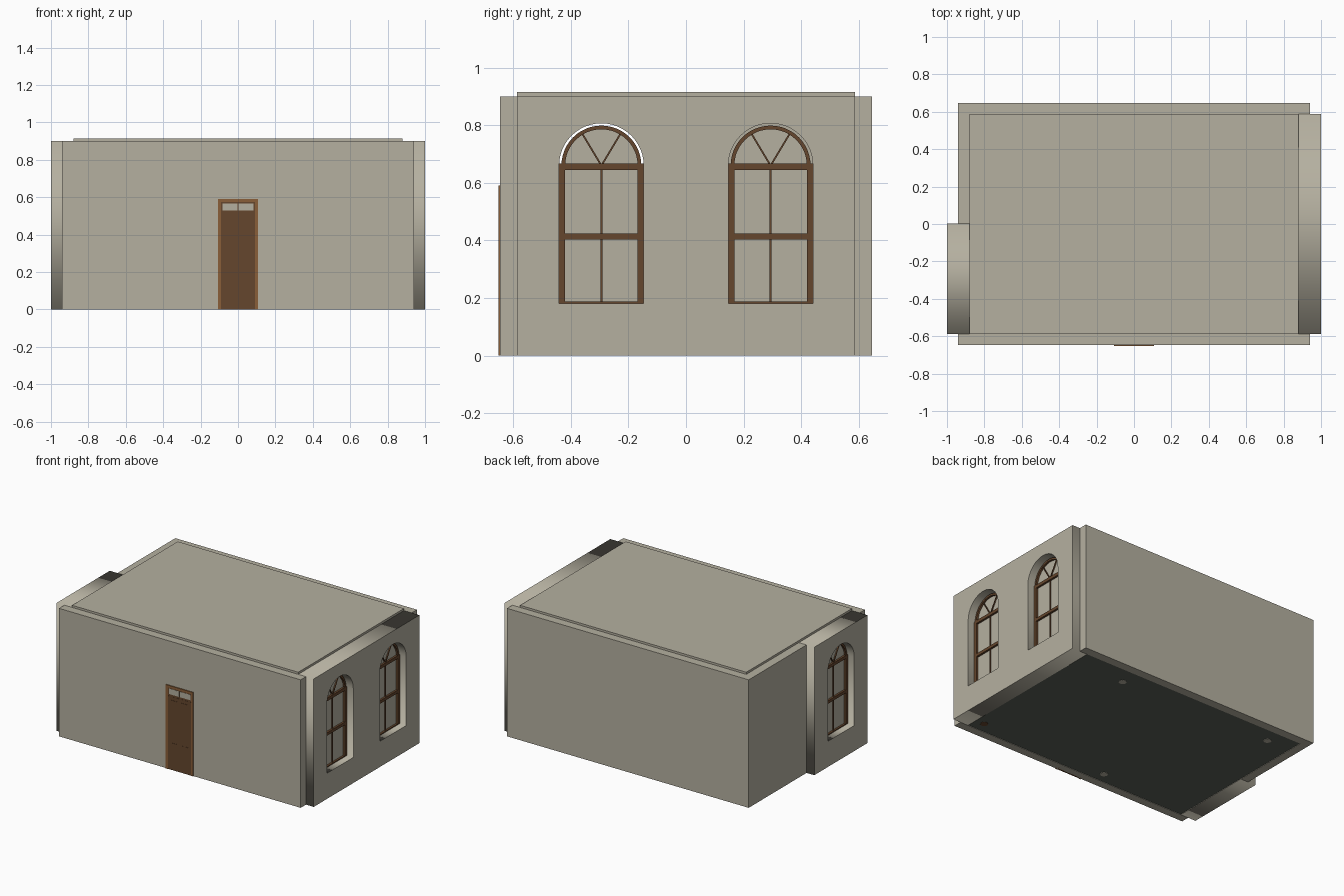
import bpy
from math import sin, cos, pi, radians
from mathutils import Matrix

if "Cube" in bpy.data.objects:
    bpy.data.objects.remove(bpy.data.objects["Cube"])


def material(name, rgb):
    lin = [((c / 255 + 0.055) / 1.055) ** 2.4 for c in rgb] + [1]
    m = bpy.data.materials.new(name)
    m.use_nodes = True
    m.diffuse_color = lin
    m.node_tree.nodes["Principled BSDF"].inputs["Base Color"].default_value = lin
    return m


plaster = material("plaster", (181, 176, 160))
brown = material("dark_wood", (101, 70, 45))
tan = material("light_wood", (138, 95, 56))
slate = material("floor_slate", (92, 96, 88))


def add_object(name, mesh, mat):
    mesh.materials.clear()
    mesh.materials.append(mat)
    ob = bpy.data.objects.new(name, mesh)
    bpy.context.collection.objects.link(ob)
    return ob


def box(name, x, y, z, mat):
    """Axis-aligned box from (min, max) pairs."""
    corners = [(a, b, c) for a in x for b in y for c in z]
    faces = [(0, 1, 3, 2), (4, 6, 7, 5), (0, 4, 5, 1),
             (2, 3, 7, 6), (0, 2, 6, 4), (1, 5, 7, 3)]
    me = bpy.data.meshes.new(name)
    me.from_pydata(corners, [], faces)
    return add_object(name, me, mat)


def side_profile(name, loops, x, mat):
    """Fill (y, z) outlines, nested ones as holes, between two x values."""
    cu = bpy.data.curves.new(name + "_outline", "CURVE")
    cu.dimensions = "2D"
    cu.fill_mode = "BOTH"
    cu.extrude = (x[1] - x[0]) / 2
    for loop in loops:
        sp = cu.splines.new("POLY")
        sp.points.add(len(loop) - 1)
        for p, (y, z) in zip(sp.points, loop):
            p.co = (y, z, 0, 1)
        sp.use_cyclic_u = True
    tmp = bpy.data.objects.new(name + "_outline", cu)
    bpy.context.collection.objects.link(tmp)
    bpy.context.view_layer.update()
    deps = bpy.context.evaluated_depsgraph_get()
    me = bpy.data.meshes.new_from_object(tmp.evaluated_get(deps))
    me.name = name
    bpy.data.objects.remove(tmp)
    me.transform(Matrix(((0, 0, 1, sum(x) / 2), (1, 0, 0, 0),
                         (0, 1, 0, 0), (0, 0, 0, 1))))
    return add_object(name, me, mat)


def rect(y0, y1, z0, z1):
    return [(y0, z0), (y1, z0), (y1, z1), (y0, z1)]


SILL, SPRING, HALF = 0.18, 0.66, 0.147


def arc(c, r, steps=24):
    return [(c + r * cos(pi * i / steps), SPRING + r * sin(pi * i / steps))
            for i in range(steps + 1)]


def arched(c, r):
    return [(c - r, SILL), (c + r, SILL)] + arc(c, r)


# Walls, floor and roof
H, INX, OUTX, INY, OUTY = 0.9, 0.88, 0.94, 0.587, 0.646
box("front_wall", (-OUTX, OUTX), (-OUTY, -INY), (0, H), plaster)
box("back_wall", (-OUTX, OUTX), (INY, OUTY), (0, H), plaster)
side_profile("left_wall", [rect(-INY, INY, 0, H), arched(-0.294, HALF),
                           arched(0.294, HALF)], (INX, 1), plaster)
side_profile("right_wall_front", [rect(-INY, 0.003, 0, H), arched(-0.294, HALF)],
             (-1, -INX), plaster)
box("right_wall_back", (-OUTX, -INX), (0.003, INY), (0, H), plaster)
box("floor", (-INX, INX), (-INY, INY), (0.003, 0.02), slate)
box("roof_slab", (-INX, INX), (-INY, INY), (H - 0.02, 0.915), plaster)


# Arched windows
def window(name, side, c):
    def span(near, far):
        return tuple(sorted((side * near, side * far)))

    frame = span(0.915, 0.95)
    bars = span(0.925, 0.944)
    side_profile(name + "_glass", [arched(c, 0.132)], span(0.93, 0.936), plaster)
    side_profile(name + "_arch", [arc(c, 0.139) + arc(c, 0.126)[::-1]], frame, brown)
    for s in (-1, 1):
        edge = sorted((c + s * 0.126, c + s * HALF))
        box(name + "_stile", frame, edge, (SILL, SPRING), brown)
        # Fanlight spokes
        a, r, w = radians(90 + s * 31), 0.13, 0.003
        dy, dz = w * sin(a), -w * cos(a)
        y, z = c + r * cos(a), SPRING + r * sin(a)
        side_profile(name + "_spoke", [[(c - dy, SPRING - dz), (c + dy, SPRING + dz),
                                        (y + dy, z + dz), (y - dy, z - dz)]], bars, brown)
    for part, z in (("bottom_rail", (SILL, 0.187)), ("meeting_rail", (0.403, 0.424)),
                    ("transom", (0.645, 0.667))):
        box(f"{name}_{part}", frame, (c - HALF, c + HALF), z, brown)
    box(name + "_mullion", bars, (c - 0.003, c + 0.003), (SILL, SPRING), brown)


window("left_front_window", 1, -0.294)
window("left_back_window", 1, 0.294)
window("right_window", -1, -0.294)

# Front door
FACE = -OUTY
for s, label in ((-1, "right"), (1, "left")):
    box(label + "_jamb", sorted((s * 0.09, s * 0.106)), (FACE - 0.006, FACE + 0.02),
        (0, 0.59), tan)
    box(label + "_door_leaf", sorted((s * 0.001, s * 0.09)), (FACE - 0.003, FACE + 0.01),
        (0, 0.515), brown)
    for z in ((0.03, 0.19), (0.215, 0.49)):
        box(label + "_door_panel", sorted((s * 0.016, s * 0.074)),
            (FACE - 0.0045, FACE), z, brown)
    box(label + "_transom_glass", sorted((s * 0.003, s * 0.084)),
        (FACE - 0.003, FACE), (0.528, 0.567), plaster)
box("door_head", (-0.09, 0.09), (FACE - 0.006, FACE + 0.02), (0.574, 0.59), tan)
box("transom_backing", (-0.09, 0.09), (FACE - 0.002, FACE), (0.515, 0.574), brown)

# Small round feet showing under the floor
for x, y, mat in ((0.48, 0.46, plaster), (-0.70, 0.48, plaster),
                  (-0.18, -0.51, plaster), (0.81, -0.51, brown)):
    bpy.ops.mesh.primitive_cylinder_add(vertices=16, radius=0.025, depth=0.01,
                                        location=(x, y, 0.006))
    foot = bpy.context.object
    foot.name = "floor_foot"
    foot.data.materials.append(mat)
